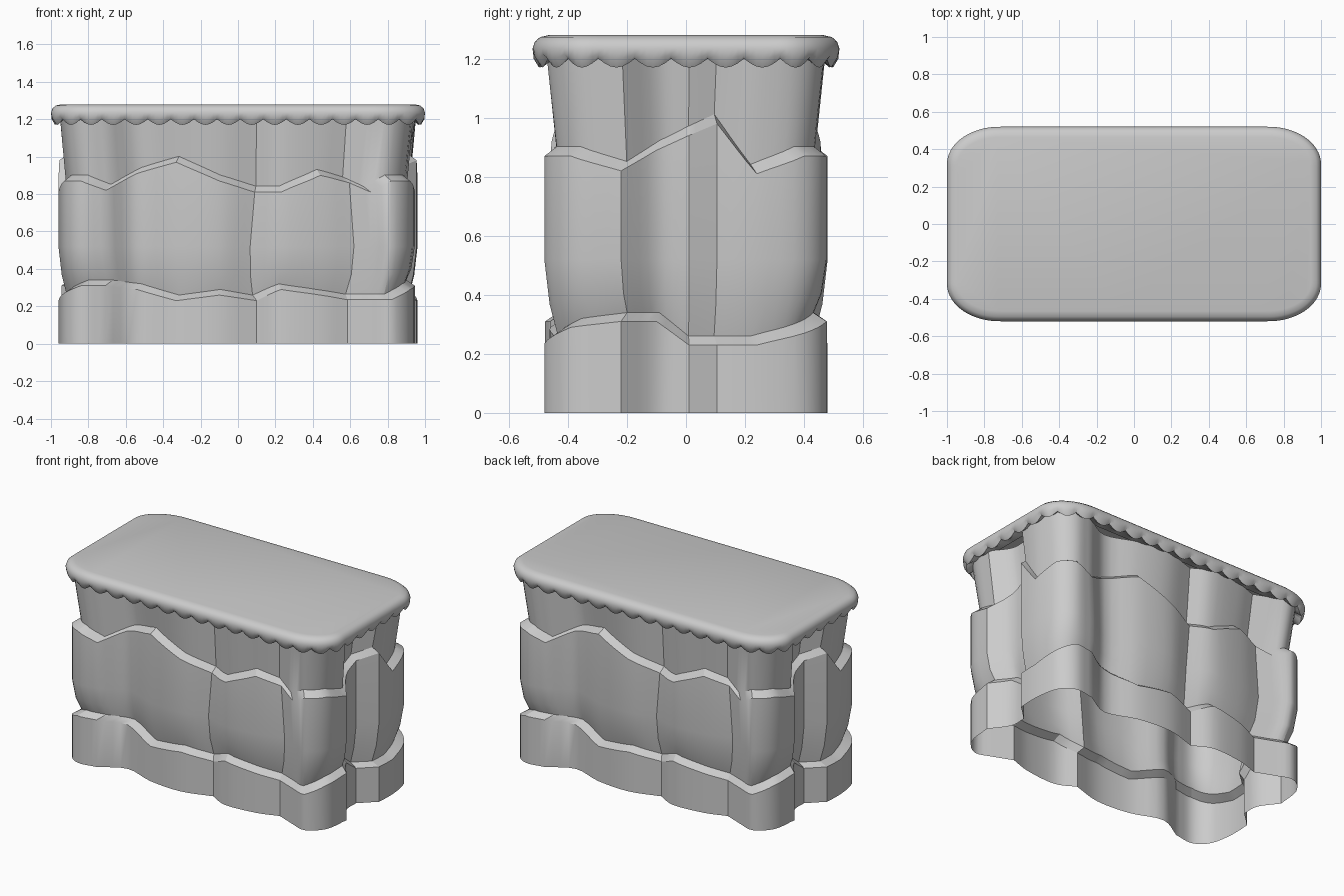
import bpy, math
from mathutils import Vector

if "Cube" in bpy.data.objects:
    bpy.data.objects.remove(bpy.data.objects["Cube"])


def build(name, rings, cap=False, angle=35):
    # skin a stack of closed rings with quads
    n = len(rings[0])
    verts = [v for r in rings for v in r]
    faces = [(k*n + i, k*n + (i+1) % n, (k+1)*n + (i+1) % n, (k+1)*n + i)
             for k in range(len(rings)-1) for i in range(n)]
    if cap:
        faces.append(tuple(range((len(rings)-1)*n, len(rings)*n)))
    me = bpy.data.meshes.new(name)
    me.from_pydata(verts, [], faces)
    ob = bpy.data.objects.new(name, me)
    bpy.context.collection.objects.link(ob)
    bpy.ops.object.select_all(action='DESELECT')
    ob.select_set(True)
    bpy.context.view_layer.objects.active = ob
    bpy.ops.object.shade_smooth_by_angle(angle=math.radians(angle))
    return ob


# Cliff plan, half loop: x, y, lower ledge z, upper ledge z, crease, mid x shift
half = [(-.84, -.475, .31, .87, 0, 0), (-.71, -.46, .31, .82, 1, .015),
        (-.54, -.375, .29, .91, 0, 0), (-.33, -.44, .23, .97, 0, 0),
        (-.10, -.455, .26, .87, 0, 0), (.10, -.40, .23, .81, 1, -.035),
        (.23, -.46, .29, .81, 0, 0), (.44, -.445, .26, .90, 0, 0),
        (.585, -.40, .235, .86, 1, .035), (.70, -.445, .235, .81, 1, .035),
        (.82, -.48, .235, .87, 0, 0), (.92, -.39, .29, .87, 0, 0),
        (.945, -.22, .31, .82, 1, 0), (.86, -.10, .31, .89, 0, 0),
        (.855, .01, .23, .94, 1, 0), (.955, .105, .23, .98, 1, 0),
        (.96, .24, .23, .81, 0, 0), (.93, .40, .27, .87, 0, 0)]
# the back is the front turned half way round
loop = half + [(-x, -y, a, b, c, -s) for x, y, a, b, c, s in half]
N, SUB = len(loop), 4
pts = [Vector(p[:2]) for p in loop]


def tangent(i, side):
    # creased points use a one-sided tangent
    prev, cur, nxt = pts[i-1], pts[i], pts[(i+1) % N]
    if loop[i][4]:
        return nxt - cur if side > 0 else cur - prev
    return (nxt - prev) * .5


plan = []
for i in range(N):
    j = (i+1) % N
    for k in range(SUB):
        t = k / SUB
        p = (pts[i]*(2*t**3 - 3*t**2 + 1) + tangent(i, 1)*(t**3 - 2*t*t + t)
             + pts[j]*(3*t*t - 2*t**3) + tangent(j, -1)*(t**3 - t*t))
        za, zb, s = (loop[i][c]*(1-t) + loop[j][c]*t for c in (2, 3, 5))
        plan.append((max(-.96, min(.96, p.x)), max(-.48, min(.48, p.y)), za, zb, s))


def cliff_ring(inset, height, shift=0):
    fx, fy = 1 - inset/.96, 1 - inset/.48
    return [(x*fx + s*shift, y*fy, height(a, b)) for x, y, a, b, s in plan]


# Rock wall: three flaring tiers split by sloping ledges
build("rock_cliff", [
    cliff_ring(0, lambda a, b: 0),
    cliff_ring(0, lambda a, b: a),
    cliff_ring(.045, lambda a, b: a + .03, .5),
    cliff_ring(.018, lambda a, b: a*.5 + .25, .9),
    cliff_ring(0, lambda a, b: .52, 1),
    cliff_ring(0, lambda a, b: b, .3),
    cliff_ring(.042, lambda a, b: b + .032),
    cliff_ring(.008, lambda a, b: 1.21)], angle=28)

# Grass slab outline: rectangle with elliptical corners, resampled evenly
RX, RY = .28, .20
dense = []
for sx, sy, a0 in ((1, 1, 0), (-1, 1, 90), (-1, -1, 180), (1, -1, 270)):
    for k in range(25):
        a = math.radians(a0 + 90*k/24)
        dense.append(Vector((sx*(1-RX) + RX*math.cos(a), sy*(.52-RY) + RY*math.sin(a))))
lens = [(dense[(i+1) % len(dense)] - dense[i]).length for i in range(len(dense))]
SCALLOPS, SEG = 46, 6
M = SCALLOPS * SEG
outline, seg, run = [], 0, 0.0
for i in range(M):
    d = sum(lens) * i / M
    while run + lens[seg] < d:
        run += lens[seg]
        seg += 1
    outline.append(dense[seg].lerp(dense[(seg+1) % len(dense)], (d-run)/lens[seg]))


def slab_ring(inset, z, drop=0):
    ring = []
    for i, p in enumerate(outline):
        t = (outline[(i+1) % M] - outline[i-1]).normalized()
        q = p - Vector((t.y, -t.x)) * inset
        ring.append((q.x, q.y, z - drop*abs(math.sin(math.pi*i/SEG))))
    return ring


# Grass top with a scalloped overhanging rim
build("grass_top", [
    slab_ring(.11, 1.215), slab_ring(.055, 1.212, .015),
    slab_ring(.022, 1.2, .03), slab_ring(.004, 1.215, .015),
    slab_ring(0, 1.235), slab_ring(.008, 1.258), slab_ring(.025, 1.273),
    slab_ring(.055, 1.28)], cap=True, angle=40)
